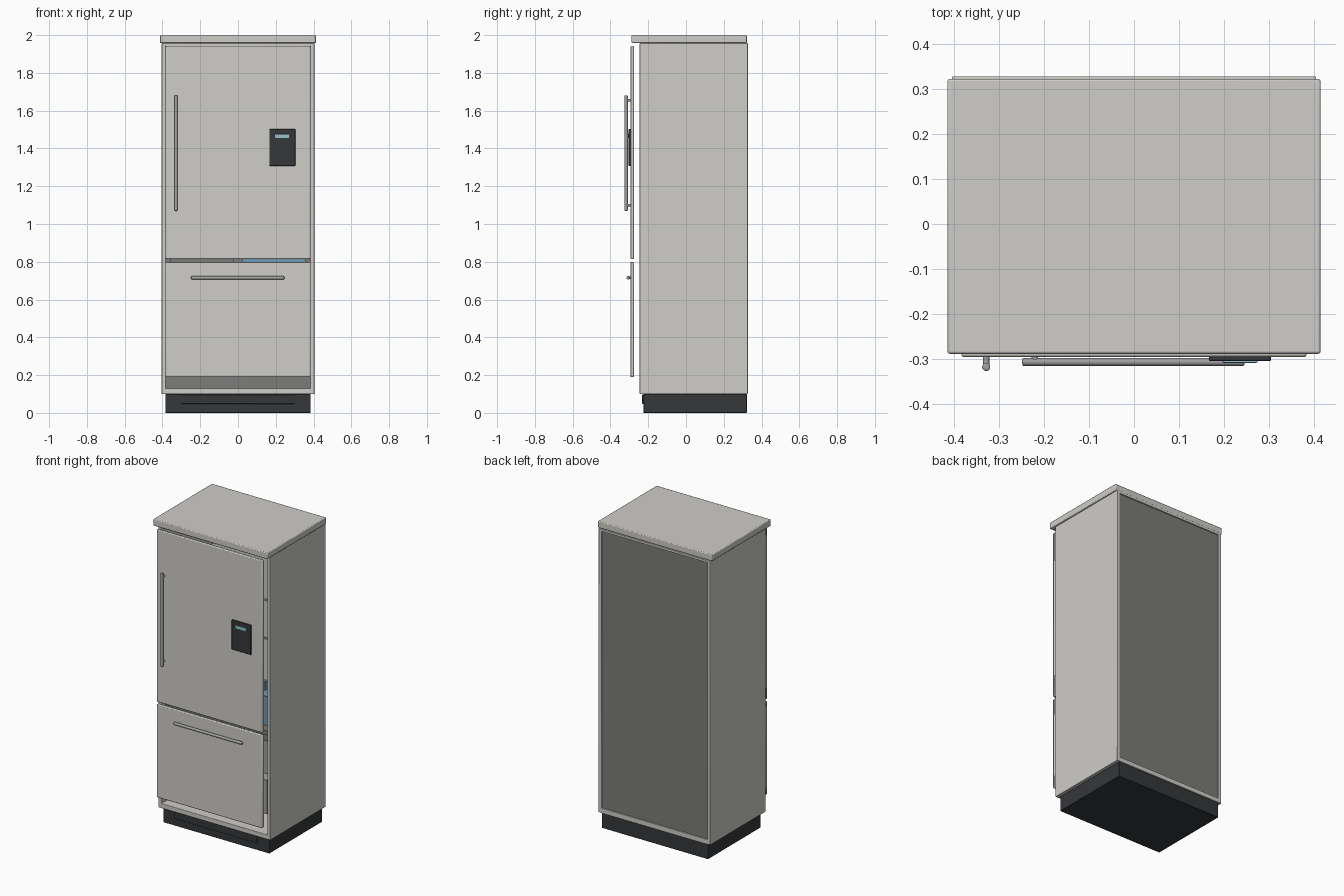
import bpy
import bmesh
from mathutils import Vector

if "Cube" in bpy.data.objects:
    bpy.data.objects.remove(bpy.data.objects["Cube"])


def material(name, color):
    m = bpy.data.materials.new(name)
    m.diffuse_color = (*color, 1)
    m.use_nodes = True
    m.node_tree.nodes["Principled BSDF"].inputs["Base Color"].default_value = m.diffuse_color
    return m


DARK = material("charcoal", (0.035, 0.038, 0.042))
STEEL = material("brushed_steel", (0.36, 0.36, 0.36))
LINER = material("grey_liner", (0.2, 0.2, 0.195))
SHELL = material("light_grey", (0.62, 0.61, 0.58))
SCREEN = material("pale_blue_screen", (0.3, 0.55, 0.62))
BLUE = material("blue_plastic", (0.16, 0.32, 0.45))


def finish(ob, mat, bevel, segments=2):
    ob.data.materials.append(mat)
    if bevel:
        mod = ob.modifiers.new("bevel", "BEVEL")
        mod.width = bevel
        mod.segments = segments
        mod.limit_method = "ANGLE"
    bpy.ops.object.select_all(action="DESELECT")
    ob.select_set(True)
    bpy.context.view_layer.objects.active = ob
    bpy.ops.object.shade_smooth_by_angle()
    return ob


def box(name, x, y, z, mat=SHELL, bevel=0.003):
    """Box from (min, max) ranges."""
    bpy.ops.mesh.primitive_cube_add(size=1)
    ob = bpy.context.object
    ob.name = name
    for v in ob.data.vertices:
        v.co = [r[0] + (c + 0.5) * (r[1] - r[0]) for c, r in zip(v.co, (x, y, z))]
    return finish(ob, mat, bevel)


def rod(name, a, b, radius, mat=STEEL, bevel=0.0):
    a, b = Vector(a), Vector(b)
    bpy.ops.mesh.primitive_cylinder_add(vertices=20, radius=radius, depth=(b - a).length,
                                        location=(a + b) / 2)
    ob = bpy.context.object
    ob.name = name
    ob.rotation_euler = (b - a).to_track_quat("Z", "Y").to_euler()
    return finish(ob, mat, bevel, 3)


def bin_box(name, x, y, z, mat):
    """Open-topped bin with thin walls."""
    ob = box(name, x, y, z, mat, 0)
    bm = bmesh.new()
    bm.from_mesh(ob.data)
    bm.normal_update()
    bmesh.ops.delete(bm, geom=[f for f in bm.faces if f.normal.z > 0.9], context="FACES_ONLY")
    bm.to_mesh(ob.data)
    bm.free()
    ob.modifiers.new("walls", "SOLIDIFY").thickness = 0.008
    return ob


# Cabinet: open box as a tube through y, closed by a recessed back panel
def cabinet():
    outer = [(-0.404, 0.1), (0.404, 0.1), (0.404, 1.957), (-0.404, 1.957)]
    inner = [(-0.384, 0.13), (0.384, 0.13), (0.384, 1.942), (-0.384, 1.942)]
    bm = bmesh.new()
    rings = [[bm.verts.new((x, y, z)) for x, z in loop]
             for loop, y in ((outer, -0.245), (outer, 0.327), (inner, 0.327), (inner, -0.245))]
    for k in range(4):
        r, s = rings[k], rings[(k + 1) % 4]
        for i in range(4):
            j = (i + 1) % 4
            bm.faces.new((r[i], r[j], s[j], s[i]))
    bmesh.ops.recalc_face_normals(bm, faces=bm.faces)
    me = bpy.data.meshes.new("cabinet_shell")
    bm.to_mesh(me)
    bm.free()
    ob = bpy.data.objects.new("cabinet_shell", me)
    bpy.context.collection.objects.link(ob)
    finish(ob, SHELL, 0.002)


cabinet()
box("back_panel", (-0.385, 0.385), (0.295, 0.319), (0.129, 1.943), LINER, 0)
box("top_panel", (-0.414, 0.414), (-0.288, 0.322), (1.957, 2.0), SHELL, 0.005)

# Plinth and toe grille
box("plinth", (-0.385, 0.385), (-0.225, 0.322), (0, 0.1), DARK)
box("toe_grille", (-0.3, 0.3), (-0.232, -0.222), (0.048, 0.097), DARK, 0.002)

# Doors
box("fridge_door", (-0.383, 0.383), (-0.295, -0.276), (0.815, 1.942), SHELL, 0.005)
box("freezer_drawer_front", (-0.383, 0.383), (-0.295, -0.276), (0.19, 0.8), SHELL, 0.005)

# Handles with standoffs
rod("door_handle", (-0.328, -0.317, 1.07), (-0.328, -0.317, 1.68), 0.009, bevel=0.004)
for z in (1.1, 1.655):
    rod("door_handle_mount", (-0.328, -0.29, z), (-0.328, -0.315, z), 0.007)
rod("drawer_handle", (-0.248, -0.306, 0.715), (0.245, -0.306, 0.715), 0.009, bevel=0.004)
for x in (-0.22, 0.217):
    rod("drawer_handle_mount", (x, -0.29, 0.715), (x, -0.304, 0.715), 0.007)

# Control panel
box("control_panel", (0.166, 0.304), (-0.304, -0.292), (1.308, 1.502), DARK)
box("control_screen", (0.196, 0.274), (-0.308, -0.302), (1.454, 1.476), SCREEN, 0.002)

# Interior: shelves, divider, bins
for z in (1.09, 1.37, 1.62):
    box("shelf", (-0.38, 0.38), (-0.18, 0.29), (z, z + 0.014), STEEL, 0.002)
box("compartment_divider", (-0.384, 0.384), (-0.2, 0.295), (0.755, 0.785), LINER, 0)
for side in (-1, 1):
    x = sorted((side * 0.02, side * 0.36))
    bin_box("crisper_bin", x, (-0.15, 0.26), (0.79, 0.98), BLUE if side > 0 else LINER)
bin_box("freezer_basket", (-0.35, 0.35), (-0.2, 0.26), (0.24, 0.46), STEEL)
